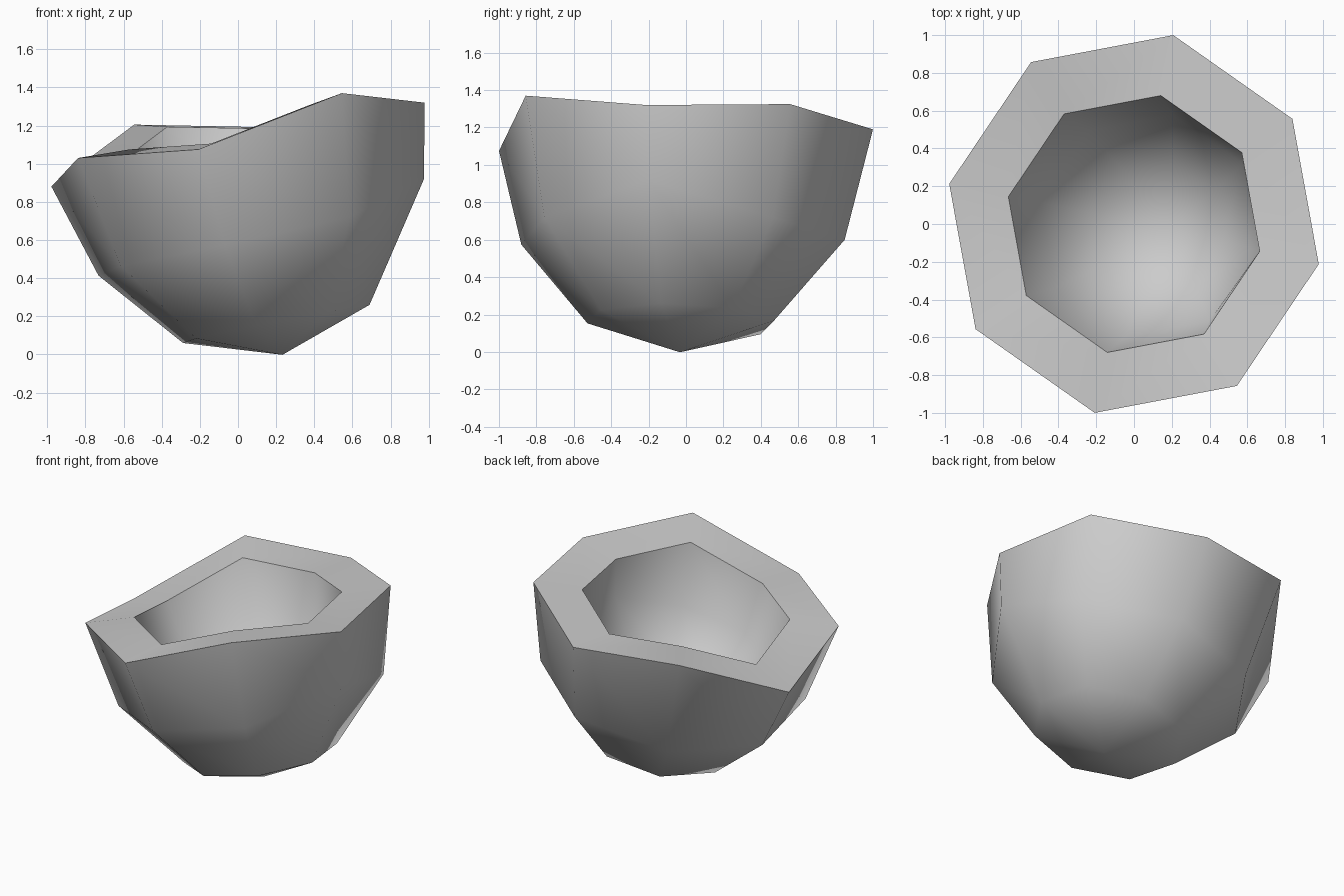
import bpy, bmesh, math
from mathutils import Vector

cube = bpy.data.objects.get("Cube")
if cube:
    bpy.data.objects.remove(cube, do_unlink=True)

SIDES = 8
CENTRE = Vector((0, 0, 1.17))
INNER_SCALE = 0.68
START = math.radians(-12)

# Tilted frame of the bowl: two axes across it and one pointing down to its base
down = Vector((0.195, -0.027, -0.98)).normalized()
across = Vector((0.98, 0, 0.195)).normalized()
side = across.cross(down).normalized()

# Uneven rim heights, going round from the +x corner
rim_z = [1.32, 1.325, 1.19, 1.205, 0.88, 1.03, 1.075, 1.37]


def angle(i):
    return START + i * math.tau / SIDES


def ring(radius, depth):
    return [CENTRE + radius * (math.cos(angle(i)) * across + math.sin(angle(i)) * side)
            + depth * down for i in range(SIDES)]


rim = [Vector((math.cos(angle(i)), math.sin(angle(i)) * 1.022, z))
       for i, z in enumerate(rim_z)]
belly = ring(0.884, 0.595)
belly[0] = Vector((0.975, -0.2, 0.92))  # raised corner in the wall
belly[5].z += 0.01
belly[7].z += 0.02
foot = ring(0.51, 1.03)
pole = CENTRE + 1.195 * down

# Outer and inner walls share one shape; the lip joins them
bm = bmesh.new()


def wall(scale, inward):
    def put(p):
        return bm.verts.new(CENTRE + scale * (p - CENTRE))
    rings = [[put(p) for p in r] for r in (rim, belly, foot)]
    tip = put(pole)
    for i in range(SIDES):
        j = (i + 1) % SIDES
        faces = [(a[i], b[i], b[j], a[j]) for a, b in zip(rings, rings[1:])]
        faces.append((rings[-1][i], tip, rings[-1][j]))
        for f in faces:
            bm.faces.new(f[::-1] if inward else f)
    return rings[0]


outer = wall(1.0, False)
inner = wall(INNER_SCALE, True)
lip = []
for i in range(SIDES):
    j = (i + 1) % SIDES
    lip.append(bm.faces.new((outer[i], outer[j], inner[j], inner[i])))
bmesh.ops.recalc_face_normals(bm, faces=bm.faces)

# Smooth walls with a crisp lip
for face in bm.faces:
    face.smooth = True
for face in lip:
    for edge in face.edges:
        edge.smooth = all(f in lip for f in edge.link_faces)

mesh = bpy.data.meshes.new("bowl")
bm.to_mesh(mesh)
bm.free()
bowl = bpy.data.objects.new("bowl", mesh)
bpy.context.collection.objects.link(bowl)

# Plain grey
grey = bpy.data.materials.new("grey")
grey.use_nodes = True
colour = (0.6, 0.6, 0.6, 1)
grey.diffuse_color = colour
grey.node_tree.nodes["Principled BSDF"].inputs["Base Color"].default_value = colour
mesh.materials.append(grey)
